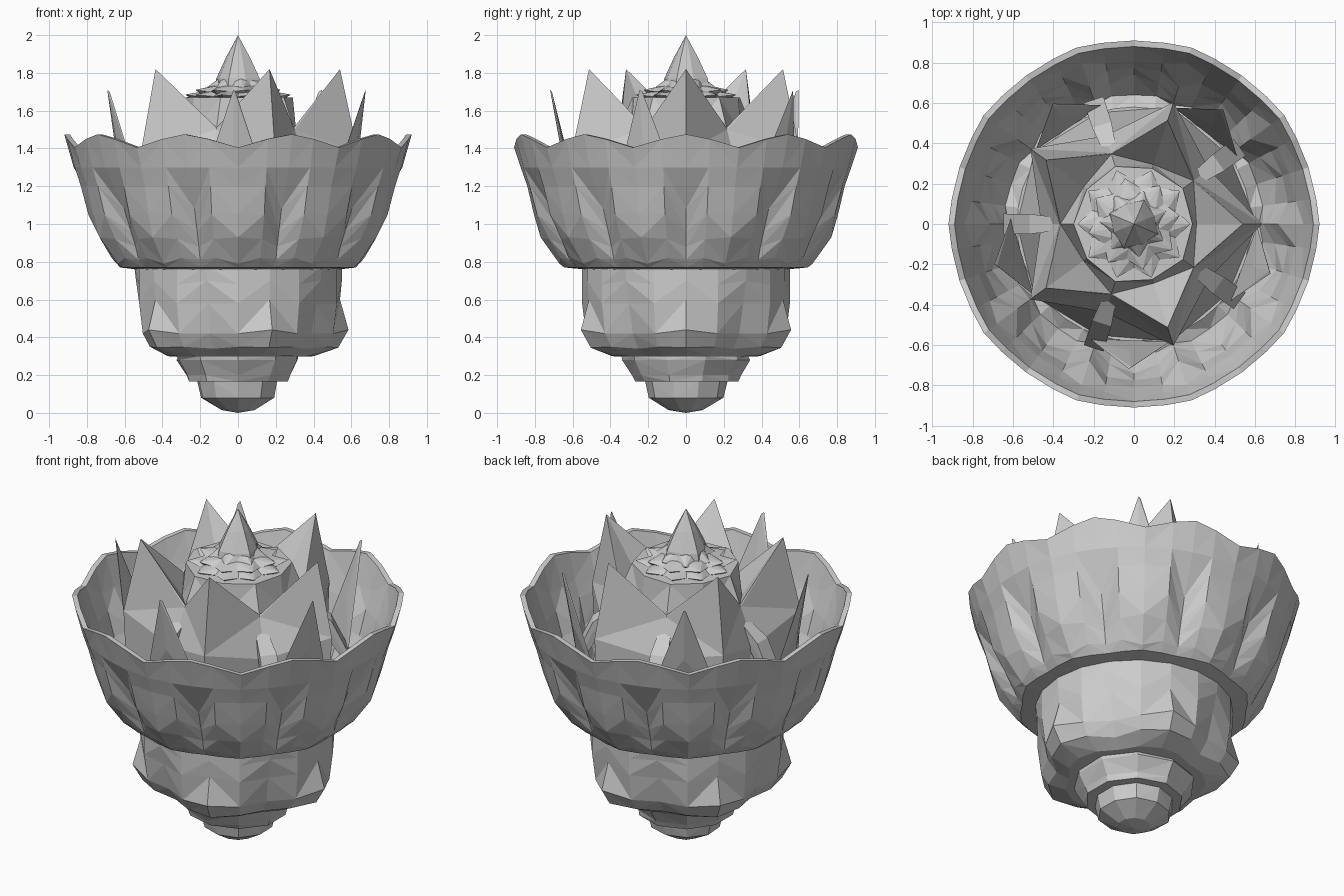
import bpy, bmesh, math, random
from math import radians, cos, sin

if "Cube" in bpy.data.objects:
    bpy.data.objects.remove(bpy.data.objects["Cube"])
random.seed(4)


def finish(name, bm):
    bmesh.ops.remove_doubles(bm, verts=bm.verts, dist=0.0005)
    bmesh.ops.recalc_face_normals(bm, faces=bm.faces)
    me = bpy.data.meshes.new(name)
    bm.to_mesh(me)
    bm.free()
    ob = bpy.data.objects.new(name, me)
    bpy.context.collection.objects.link(ob)
    return ob


def polar(r, deg, z):
    return (r * cos(radians(deg)), r * sin(radians(deg)), z)


def rings(name, rows):
    """Skin stacked rings of (r, angle, z); diagonals mirror on every other column."""
    bm = bmesh.new()
    vs = [[bm.verts.new(polar(*p)) for p in row] for row in rows]
    n = len(rows[0])
    for a, b in zip(vs, vs[1:]):
        for i in range(n):
            j = (i + 1) % n
            if i % 2 == 0:
                tris = ((a[i], a[j], b[j]), (a[i], b[j], b[i]))
            else:
                tris = ((a[i], a[j], b[i]), (a[j], b[j], b[i]))
            for t in tris:
                bm.faces.new(t)
    return finish(name, bm)


def repeat(pattern, count, offsets):
    """Repeat a list of (r, z) around the axis, one sector per repeat."""
    step = 360 / count
    return [(r, k * step + o, z) for k in range(count)
            for (r, z), o in zip(pattern, offsets)]


# Bowl: ten petals, each seam carries a recessed diamond (seam, side, centre)
bowl_rows = [
    ((0.54, 0.76), (0.54, 0.76), (0.54, 0.76)),
    ((0.62, 0.77), (0.63, 0.77), (0.645, 0.77)),
    ((0.65, 0.81), (0.675, 0.82), (0.67, 0.79)),
    ((0.67, 0.88), (0.735, 0.92), (0.77, 0.93)),
    ((0.70, 0.96), (0.80, 1.05), (0.805, 1.05)),
    ((0.745, 1.08), (0.84, 1.20), (0.84, 1.20)),
    ((0.87, 1.30), (0.873, 1.30), (0.875, 1.30)),
    ((0.92, 1.475), (0.912, 1.45), (0.91, 1.405)),
]
off = (0, 8, 18, 28)
outer = [repeat((s, m, c, m), 10, off) for s, m, c in bowl_rows]
inner = [[(r - 0.03, a, z) for r, a, z in row] for row in reversed(outer[2:])]
floor = [[(r, a, 0.84) for _, a, _ in outer[0]] for r in (0.58, 0)]
rings("bowl", outer + inner + floor)

# Lower body with five bulges (bulge, between, valley)
body_rows = [
    ((0.55, 0.78), (0.55, 0.78), (0.55, 0.78)),
    ((0.55, 0.70), (0.55, 0.68), (0.54, 0.70)),
    ((0.54, 0.60), (0.55, 0.58), (0.515, 0.58)),
    ((0.585, 0.44), (0.53, 0.42), (0.48, 0.42)),
    ((0.53, 0.345), (0.49, 0.35), (0.43, 0.34)),
    ((0.40, 0.30), (0.39, 0.30), (0.36, 0.30)),
    ((0, 0.29), (0, 0.29), (0, 0.29)),
]
rings("lower_body", [repeat((b, m, v, m), 5, (0, 18, 36, 54)) for b, m, v in body_rows])

# Stepped foot
foot = [(0, 0.30), (0.335, 0.30), (0.335, 0.28), (0.285, 0.20), (0.275, 0.165),
        (0.22, 0.165), (0.20, 0.08), (0.09, 0.015), (0, 0)]
rings("stepped_foot", [[(r * random.uniform(0.97, 1.03), k * 36 + 18, z)
                        for k in range(10)] for r, z in foot])

# Inner crown: five ridged points around a pedestal (ridge, valley)
crown = [((0.61, 0.84), (0.58, 0.84)), ((0.635, 1.38), (0.46, 1.28)),
         ((0.54, 1.82), (0.37, 1.50)), ((0.31, 1.47), (0.365, 1.51)),
         ((0.29, 1.67), (0.30, 1.67)), ((0, 1.68), (0, 1.68))]
rings("inner_crown", [repeat(p, 5, (0, 36)) for p in crown])


def solid(name, points):
    bm = bmesh.new()
    for p in points:
        bm.verts.new(polar(*p))
    bmesh.ops.convex_hull(bm, input=bm.verts)
    return finish(name, bm)


for k in range(5):
    a = 52 + 72 * k
    # Thin outer leaf
    solid(f"outer_leaf_{k}", [
        (0.72, a, 1.71), (0.71, a + 1, 1.70), (0.61, a - 19, 1.12), (0.61, a + 19, 1.12),
        (0.66, a, 1.38), (0.63, a, 1.38), (0.58, a, 1.12)])
    # Short tongue in the crown valley
    t = 36 + 72 * k
    solid(f"valley_tongue_{k}", [
        (r, t + s * w, z + h) for r, w, z in ((0.40, 5, 1.36), (0.52, 5.5, 1.27), (0.65, 4.5, 1.0))
        for s in (-1, 1) for h in (0, 0.06)])

# Leaf rosettes under the bud
for k, (r, z, h, n) in enumerate([(0.28, 1.675, 0.03, 10), (0.23, 1.70, 0.03, 8),
                                  (0.17, 1.71, 0.06, 7)]):
    def star(rr, ri, zt, zi):
        return repeat(((rr, zt), (ri, zi)), n, (k * 11, k * 11 + 180 / n))
    rings(f"rosette_{k}", [star(0, 0, z - 0.02, z - 0.02), star(r * 0.85, r * 0.7, z - 0.015, z - 0.02),
                           star(r, r * 0.78, z + 0.01, z), star(r * 0.6, r * 0.55, z + h, z + h),
                           star(0, 0, z + h, z + h)])

# Pointed bud
bud = [(0, 1.67), (0.14, 1.69), (0.125, 1.77), (0.07, 1.88), (0.035, 1.94), (0, 2.0)]
rings("bud", [[(r * (1 if i % 2 else 0.85), i * 45 + 22, z) for i in range(8)] for r, z in bud])
